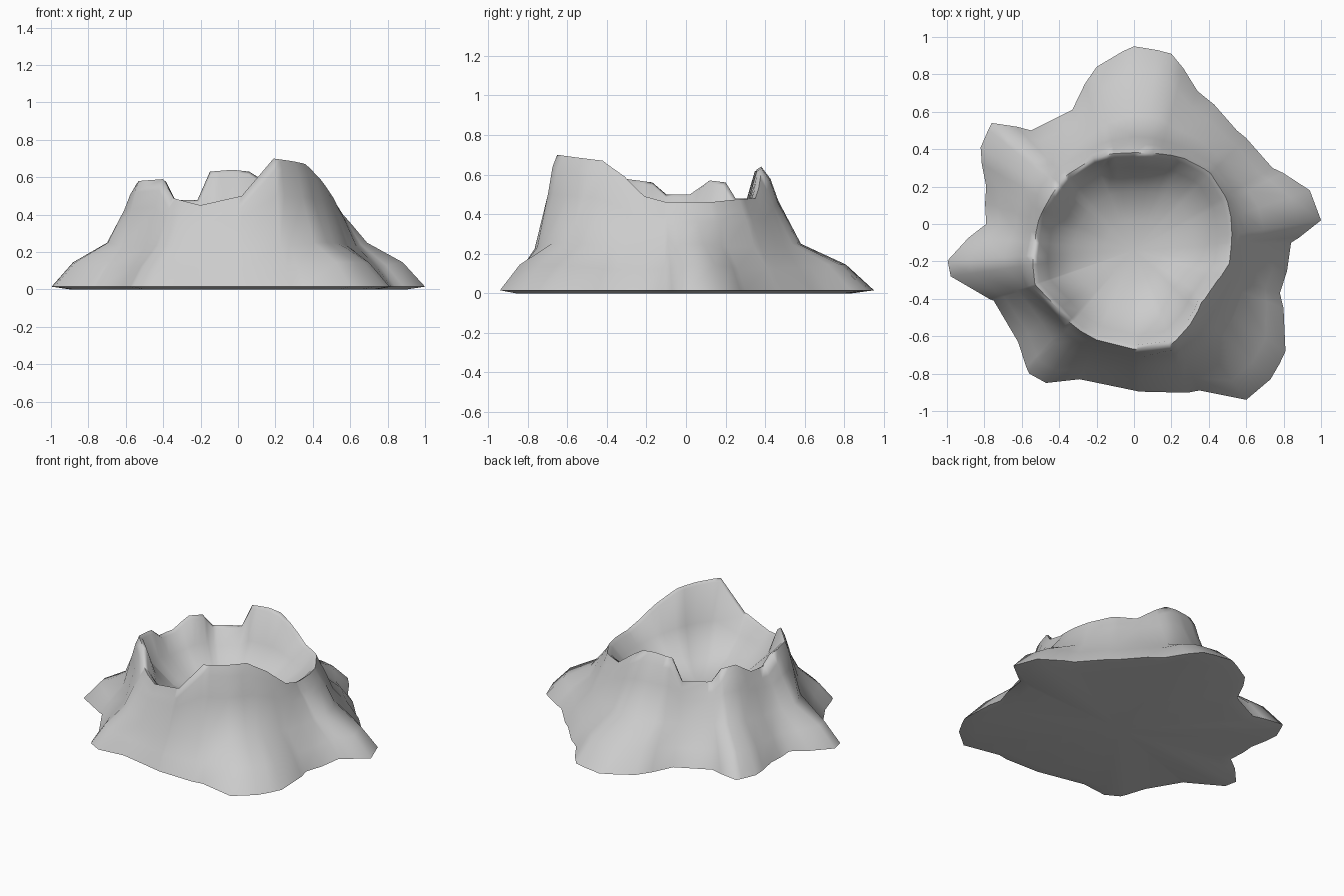
import bpy, bmesh, math
from math import atan2, hypot, cos, sin, tau

if "Cube" in bpy.data.objects:
    bpy.data.objects.remove(bpy.data.objects["Cube"])

CX, CY = 0.0, -0.14

# Root outline on the ground (x, y), counter-clockwise
BASE = [(1, .02), (.94, .18), (.74, .30), (.55, .50), (.34, .71), (.2, .91), (0, .95),
        (-.2, .84), (-.33, .61), (-.55, .50), (-.76, .54), (-.82, .41), (-.79, .2),
        (-.79, 0), (-1, -.2), (-.98, -.28), (-.75, -.41), (-.62, -.63), (-.56, -.8),
        (-.47, -.85), (-.29, -.83), (0, -.89), (.35, -.89), (.6, -.94), (.73, -.83),
        (.81, -.68), (.78, -.37), (.84, -.1)]

# Broken crest of the hollow (x, y, z)
RIM = [(.52, -.1, .46), (.50, .12, .46), (.41, .27, .475), (.27, .35, .48), (.14, .375, .58),
       (.06, .38, .63), (-.03, .38, .64), (-.15, .37, .63), (-.22, .35, .47),
       (-.37, .25, .48), (-.41, .2, .56), (-.46, .12, .57), (-.51, .02, .5),
       (-.53, -.1, .5), (-.54, -.17, .56), (-.53, -.32, .58), (-.4, -.46, .59),
       (-.35, -.52, .49), (-.2, -.62, .45), (.02, -.67, .5), (.19, -.65, .70),
       (.36, -.42, .67), (.44, -.31, .59), (.51, -.21, .49)]


def polar(points):
    return sorted((atan2(p[1] - CY, p[0] - CX) % tau, hypot(p[0] - CX, p[1] - CY), *p[2:])
                  for p in points)


def sample(table, a):
    """Interpolate a closed polar table at angle a."""
    t = [(table[-1][0] - tau, *table[-1][1:])] + table + [(table[0][0] + tau, *table[0][1:])]
    for p, q in zip(t, t[1:]):
        if p[0] <= a <= q[0]:
            f = (a - p[0]) / max(q[0] - p[0], 1e-6)
            return [u + (v - u) * f for u, v in zip(p[1:], q[1:])]


base, rim = polar(BASE), polar(RIM)
angles = []
for a in sorted(p[0] for p in base + rim):
    if not angles or a - angles[-1] > .012:
        angles.append(a)

bm = bmesh.new()
columns = []
for a in angles:
    rb = sample(base, a)[0]
    rr, zr = sample(rim, a)
    root = min(1, max(0, (rb - .75) / .25))
    out = lambda k: rr + (rb - rr) * k
    # Section: underside edge, root, outer wall, crest, inner wall, floor
    section = [(rb * .9, 0), (rb, .015), (out(.75), .11 + .035 * root),
               (out(.42 - .07 * root), .225 + .025 * root),
               (out(.2 - .05 * root), .23 + .58 * (zr - .23)),
               (out(.1 - .02 * root), zr - .06), (rr, zr), (rr * .955, zr - .015),
               (rr * .85, .33 + .3 * (zr - .33)), (rr * .6, .27), (rr * .3, .22)]
    columns.append([bm.verts.new((CX + r * cos(a), CY + r * sin(a), z)) for r, z in section])

# Skin the sections, then close the underside and the hollow floor
under = bm.verts.new((CX, CY, 0))
floor = bm.verts.new((CX, CY, .205))
for c, d in zip(columns, columns[1:] + columns[:1]):
    for i in range(len(c) - 1):
        bm.faces.new((c[i], d[i], d[i + 1], c[i + 1]))
    bm.faces.new((under, d[0], c[0]))
    bm.faces.new((floor, c[-1], d[-1]))
bmesh.ops.recalc_face_normals(bm, faces=bm.faces)

mesh = bpy.data.meshes.new("hollow_tree_stump")
bm.to_mesh(mesh)
bm.free()
stump = bpy.data.objects.new("hollow_tree_stump", mesh)
bpy.context.collection.objects.link(stump)
bpy.context.view_layer.objects.active = stump
stump.select_set(True)
bpy.ops.object.shade_smooth_by_angle(angle=math.radians(80))
